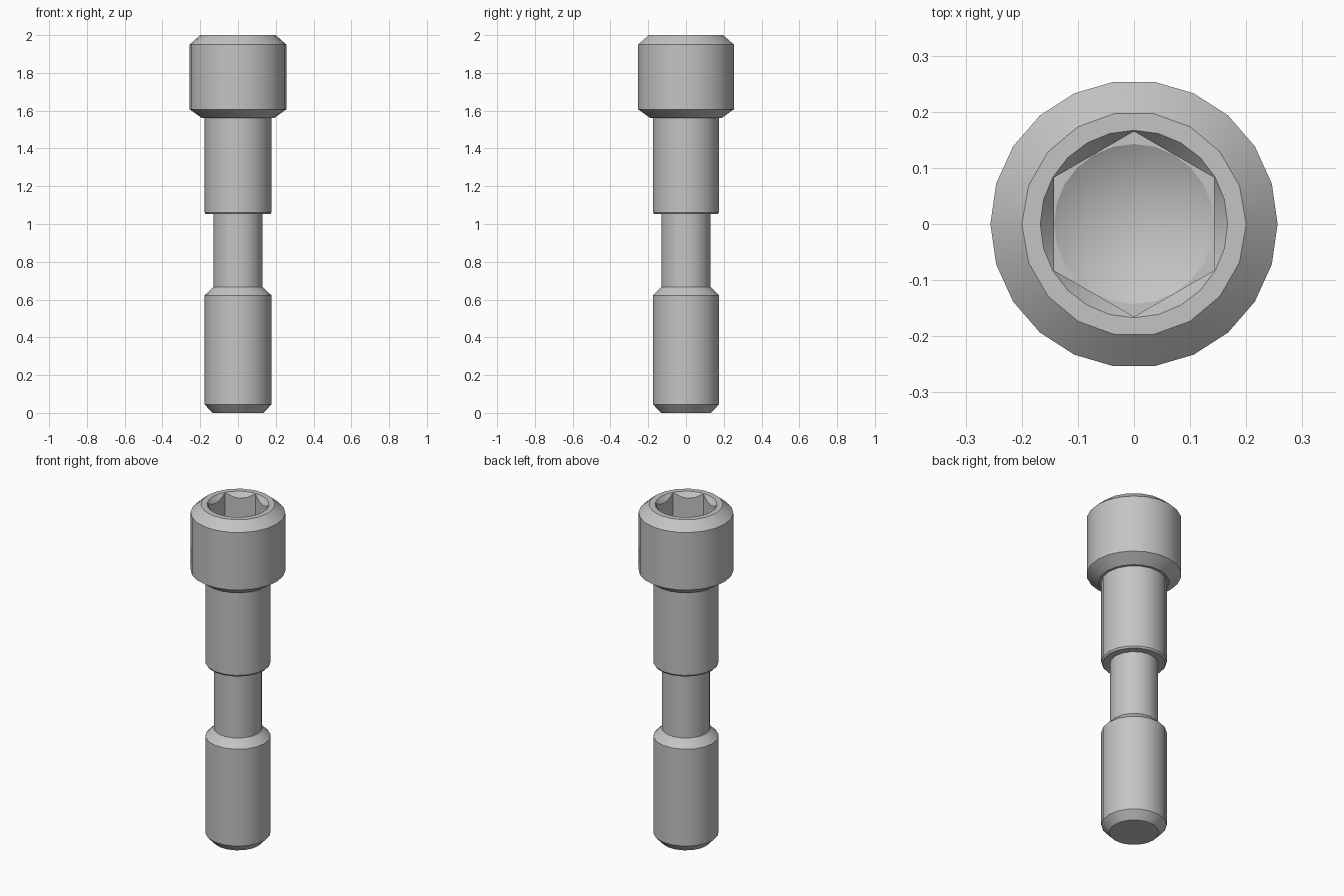
import bpy
import bmesh
from math import cos, sin, pi, radians

cube = bpy.data.objects.get("Cube")
if cube:
    bpy.data.objects.remove(cube, do_unlink=True)

steel = bpy.data.materials.new("steel grey")
steel.use_nodes = True
grey = (0.55, 0.55, 0.55, 1)
steel.diffuse_color = grey
steel.node_tree.nodes["Principled BSDF"].inputs["Base Color"].default_value = grey

HEX_FLAT = 0.143      # half the width across the socket flats
RIM = 0.167           # radius of the socket mouth
TOP, FLOOR = 2.0, 1.78

bm = bmesh.new()


def ring(radius, z, sides):
    """Circle of vertices; radius and z may be functions of the angle."""
    verts = []
    for i in range(sides):
        a = 2 * pi * i / sides
        r = radius(a) if callable(radius) else radius
        h = z(a) if callable(z) else z
        verts.append(bm.verts.new((r * cos(a), r * sin(a), h)))
    return verts


def stitch(a, b):
    """Join two rings, with quads if they match and triangles if not."""
    n, m = len(a), len(b)
    if n == m:
        for i in range(n):
            j = (i + 1) % n
            bm.faces.new((a[i], a[j], b[j], b[i]))
        return
    i = j = 0
    while i < n or j < m:
        if j == m or (i < n and (i + 1) * m <= (j + 1) * n):
            bm.faces.new((a[i % n], a[(i + 1) % n], b[j % m]))
            i += 1
        else:
            bm.faces.new((a[i % n], b[(j + 1) % m], b[j % m]))
            j += 1


def hex_radius(a):
    return HEX_FLAT / cos((a + pi / 6) % (pi / 3) - pi / 6)


def rim_height(a):
    return TOP - 1.3 * (RIM - hex_radius(a))


# Turned outside, from the tip up: radius, height, sides
profile = [
    (0.135, 0.0, 18), (0.177, 0.045, 18),        # tip chamfer
    (0.177, 0.622, 18), (0.131, 0.667, 16),      # lower shank and shoulder
    (0.131, 1.052, 16), (0.17, 1.052, 18),       # waist
    (0.177, 1.062, 18), (0.177, 1.56, 18),       # upper shank
    (0.19, 1.56, 22), (0.256, 1.607, 22),        # underside of head
    (0.256, 1.95, 22), (0.2, TOP, 18),           # head and top chamfer
]
rings = [ring(*p) for p in profile]

# Hex socket: countersunk mouth, flat walls, drilled floor
rings += [
    ring(RIM, TOP, 24),
    ring(hex_radius, rim_height, 24),
    ring(hex_radius, FLOOR, 24),
    ring(HEX_FLAT - 0.0005, FLOOR, 24),
]
for lower, upper in zip(rings, rings[1:]):
    stitch(lower, upper)

# Flat tip and conical socket bottom
bm.faces.new(rings[0])
point = bm.verts.new((0, 0, FLOOR - 0.08))
last = rings[-1]
for i, v in enumerate(last):
    bm.faces.new((v, last[(i + 1) % len(last)], point))

bmesh.ops.recalc_face_normals(bm, faces=bm.faces)
mesh = bpy.data.meshes.new("socket_screw")
bm.to_mesh(mesh)
bm.free()
mesh.materials.append(steel)

screw = bpy.data.objects.new("socket_screw", mesh)
bpy.context.collection.objects.link(screw)
bpy.ops.object.select_all(action="DESELECT")
screw.select_set(True)
bpy.context.view_layer.objects.active = screw
bpy.ops.object.shade_smooth_by_angle(angle=radians(25))
